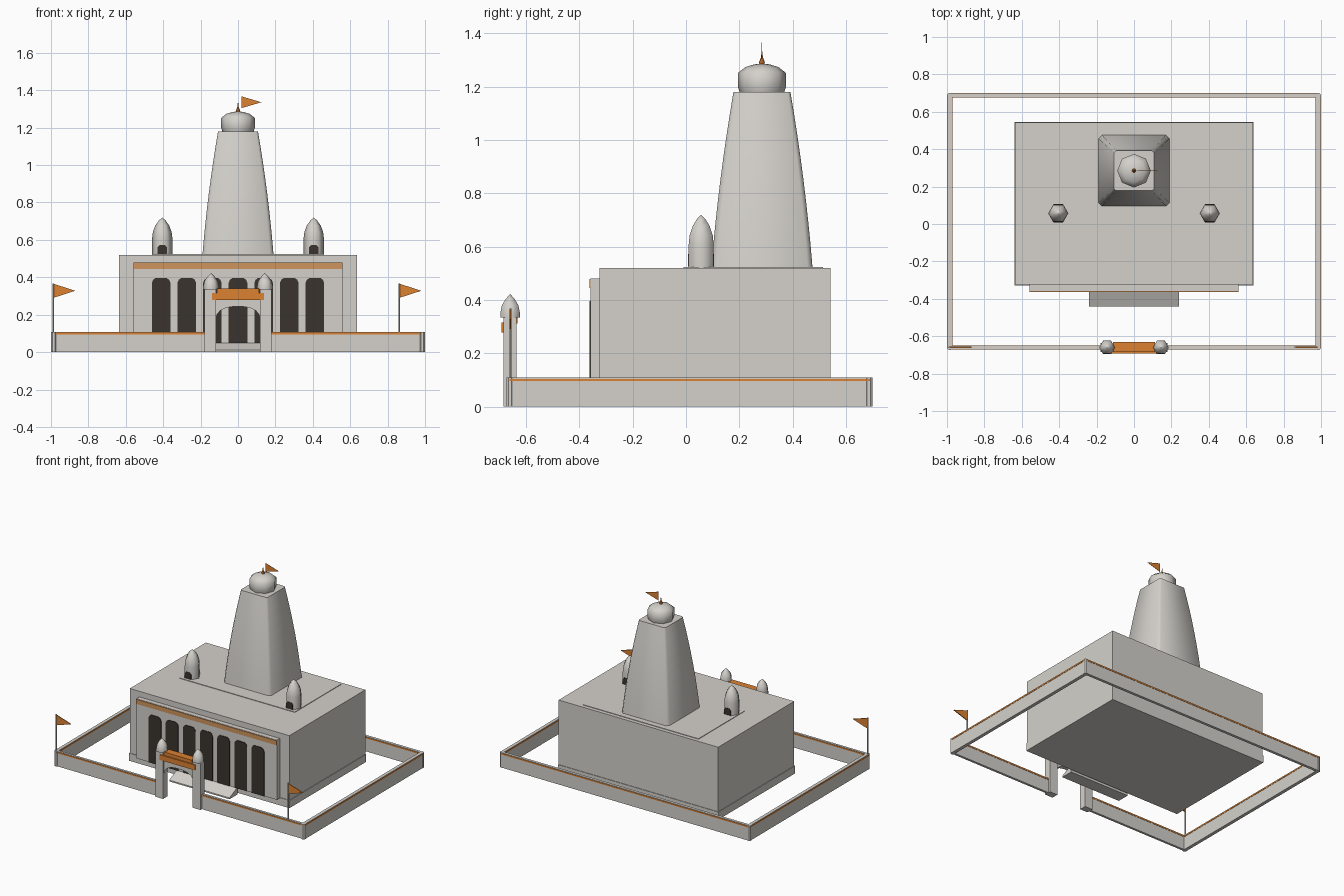
import bpy, bmesh, math

if "Cube" in bpy.data.objects:
    bpy.data.objects.remove(bpy.data.objects["Cube"])


def material(name, rgb):
    m = bpy.data.materials.new(name)
    m.diffuse_color = (*rgb, 1)
    m.use_nodes = True
    m.node_tree.nodes["Principled BSDF"].inputs["Base Color"].default_value = m.diffuse_color
    return m


STONE = material("pale_stone", (0.66, 0.64, 0.60))
ORANGE = material("saffron_orange", (0.72, 0.22, 0.03))
TAN = material("soft_orange", (0.62, 0.30, 0.11))
DARK = material("dark_opening", (0.042, 0.034, 0.027))


def finish(name, bm, mat, smooth=None):
    bmesh.ops.recalc_face_normals(bm, faces=bm.faces)
    me = bpy.data.meshes.new(name)
    bm.to_mesh(me)
    bm.free()
    ob = bpy.data.objects.new(name, me)
    bpy.context.collection.objects.link(ob)
    me.materials.append(mat)
    if smooth:
        bpy.ops.object.select_all(action='DESELECT')
        ob.select_set(True)
        bpy.context.view_layer.objects.active = ob
        bpy.ops.object.shade_smooth_by_angle(angle=math.radians(smooth))
    return ob


def box(name, x0, x1, y0, y1, z0, z1, mat=STONE):
    bm = bmesh.new()
    bmesh.ops.create_cube(bm, size=1)
    for v in bm.verts:
        v.co = (x1 if v.co.x > 0 else x0, y1 if v.co.y > 0 else y0, z1 if v.co.z > 0 else z0)
    return finish(name, bm, mat)


def loft(name, rings, mat, smooth=None):
    """Skin a stack of equal-length closed rings and cap both ends."""
    bm = bmesh.new()
    loops = [[bm.verts.new(p) for p in r] for r in rings]
    n = len(loops[0])
    for a, b in zip(loops, loops[1:]):
        for i in range(n):
            j = (i + 1) % n
            bm.faces.new((a[i], a[j], b[j], b[i]))
    bm.faces.new(loops[0])
    bm.faces.new(loops[-1])
    bmesh.ops.remove_doubles(bm, verts=bm.verts, dist=0.0002)
    return finish(name, bm, mat, smooth)


def turned(name, x, y, profile, sides, mat=STONE, smooth=None, turn=0):
    rings = []
    for r, z in profile:
        r = max(r, 0.0008)
        rings.append([(x + r * math.cos(turn + math.tau * i / sides),
                       y + r * math.sin(turn + math.tau * i / sides), z) for i in range(sides)])
    return loft(name, rings, mat, smooth)


def plate(name, pts, y0, y1, mat):
    """Extrude an x-z outline along y."""
    return loft(name, [[(x, y0, z) for x, z in pts], [(x, y1, z) for x, z in pts]], mat)


def flag(name, x, y, z0, z1, length, t):
    plate(name, [(x, z0), (x + length, (z0 + z1) / 2), (x, z1)], y - t, y + t, ORANGE)


# main hall
box("plinth", -0.64, 0.64, -0.328, 0.546, 0, 0.055)
box("hall", -0.636, 0.636, -0.324, 0.542, 0.055, 0.52)
box("roof_slab", -0.46, 0.46, -0.01, 0.515, 0.518, 0.524)

# front facade with band and arched openings
box("facade", -0.56, 0.56, -0.358, -0.32, 0.05, 0.48)
box("facade_band", -0.56, 0.56, -0.363, -0.355, 0.445, 0.478, TAN)
for i in range(-3, 4):
    c = i * 0.137
    half = [(0.05, 0.05), (0.05, 0.37), (0.043, 0.387), (0.03, 0.396)]
    pts = [(c + x, z) for x, z in half] + [(c - x, z) for x, z in reversed(half)]
    plate("arch_opening", pts, -0.362, -0.357, DARK)

# entrance ramp
bm_ring = [(-0.44, 0), (-0.44, 0.01), (-0.35, 0.052), (-0.35, 0)]
loft("entrance_ramp", [[(x, y, z) for y, z in bm_ring] for x in (-0.24, 0.24)], STONE)

# curved tower with chamfered corners
rings = []
for k in range(9):
    t = k / 8
    h = 0.19 - 0.053 * t - 0.030 * t * t
    c = h * 0.10
    corner = [(h, -h + c), (h, h - c), (h - c, h), (-h + c, h),
              (-h, h - c), (-h, -h + c), (-h + c, -h), (h - c, -h)]
    rings.append([(x, 0.285 + y, 0.52 + 0.66 * t) for x, y in corner])
loft("tower", rings, STONE, 50)
turned("tower_crown", 0, 0.285, [(0.084, 1.18), (0.09, 1.20), (0.09, 1.252), (0.062, 1.274),
                                 (0.03, 1.284), (0, 1.287)], 8, smooth=50)
turned("finial", 0, 0.285, [(0.008, 1.28), (0.011, 1.292), (0.004, 1.31), (0, 1.335)], 8, ORANGE)
flag("tower_flag", 0.02, 0.285, 1.305, 1.367, 0.105, 0.001)

# roof kiosks and gate, mirrored left and right
for s in (-1, 1):
    kx = s * 0.405
    turned("kiosk", kx, 0.057, [(0.054, 0.52), (0.054, 0.61), (0.05, 0.642), (0.037, 0.677),
                                (0.018, 0.704), (0, 0.719)], 6, smooth=62)
    plate("kiosk_opening", [(kx - 0.026, 0.525), (kx + 0.026, 0.525), (kx + 0.026, 0.56),
                            (kx + 0.015, 0.572), (kx - 0.015, 0.572), (kx - 0.026, 0.56)],
          0.057 - 0.049, 0.057 + 0.049, DARK)
    a, b = sorted((s * 0.118, s * 0.18))
    box("gate_pillar", a, b, -0.685, -0.636, 0, 0.335)
    turned("gate_dome", s * 0.144, -0.66, [(0.042, 0.335), (0.042, 0.352), (0.036, 0.38),
                                           (0.02, 0.403), (0, 0.422)], 6, smooth=62)

# gate arch panel, lintel and sign board
arch = [(0.118, 0.17), (0.113, 0.2), (0.095, 0.222), (0.065, 0.237), (0.03, 0.243)]
plate("gate_arch", [(-0.12, 0.318), (0.12, 0.318)] + arch + [(-x, z) for x, z in reversed(arch)],
      -0.675, -0.645, STONE)
box("gate_lintel", -0.112, 0.112, -0.684, -0.632, 0.312, 0.34, ORANGE)
box("gate_sign", -0.14, 0.14, -0.692, -0.683, 0.278, 0.316, ORANGE)

# boundary wall with a thin coloured band just below the top
runs = [("back_wall", -0.985, 0.985, 0.678, 0.698),
        ("left_wall", -0.997, -0.973, -0.66, 0.688), ("right_wall", 0.973, 0.997, -0.66, 0.688),
        ("front_wall_left", -0.985, -0.175, -0.668, -0.651),
        ("front_wall_right", 0.175, 0.985, -0.668, -0.651)]
for name, x0, x1, y0, y1 in runs:
    box(name, x0, x1, y0, y1, 0, 0.108)
    e = 0.002
    box(name + "_band", x0 - e, x1 + e, y0 - e, y1 + e, 0.095, 0.104, ORANGE)
for x in (-0.985, 0.985):
    for y in (-0.66, 0.686):
        turned("corner_post", x, y, [(0.015, 0), (0.015, 0.108)], 8, turn=math.pi / 8)

# flagpoles on the front wall
for x in (-0.988, 0.862):
    turned("flagpole", x, -0.659, [(0.005, 0.1), (0.005, 0.368)], 6)
    flag("wall_flag", x, -0.659, 0.29, 0.366, 0.118, 0.003)
